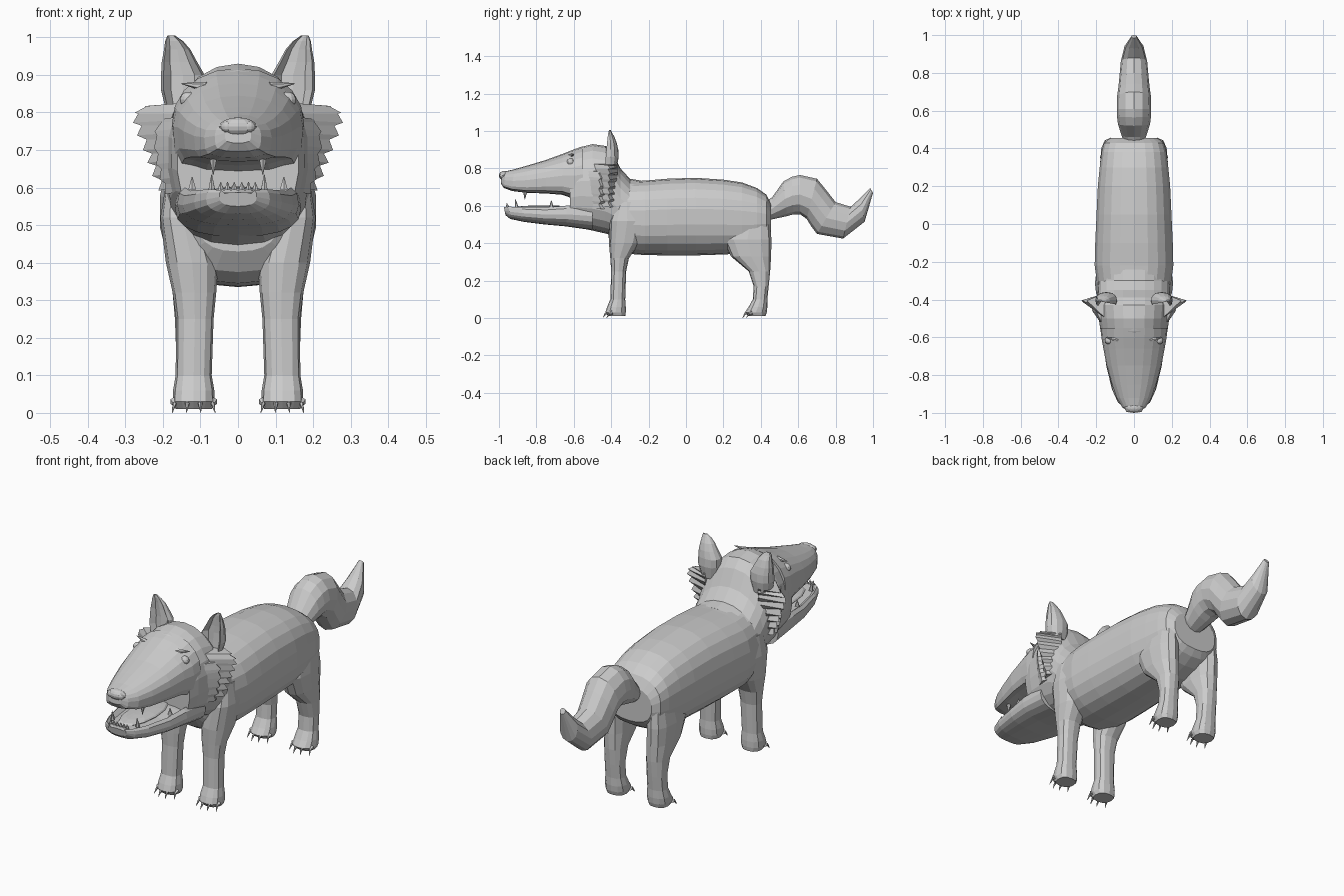
import bpy, bmesh
from math import sin, cos, pi, copysign
from mathutils import Vector, Matrix


def finish(bm, name, mirror=False):
    bmesh.ops.recalc_face_normals(bm, faces=bm.faces)
    me = bpy.data.meshes.new(name)
    bm.to_mesh(me)
    bm.free()
    ob = bpy.data.objects.new(name, me)
    bpy.context.collection.objects.link(ob)
    if mirror:
        ob.modifiers.new("mirror", 'MIRROR')
    return ob


def loft(name, secs, n=16, p=0.85, pb=None, dent_a=0.0, dent_b=0.0, mirror=False):
    """Skin rings; each section = (ya, za, yb, zb, half width, centre x).
    p / pb set how boxy the a / b half is; dents hollow out that side."""
    bm = bmesh.new()
    rings = []
    for s in secs:
        a, b = Vector((0, s[0], s[1])), Vector((0, s[2], s[3]))
        w, x = s[4], s[5] if len(s) > 5 else 0
        ring = []
        for i in range(n):
            c, q = cos(2 * pi * i / n), sin(2 * pi * i / n)
            e = p if c > 0 or pb is None else pb
            t = copysign(abs(c) ** e, c) if abs(c) > 1e-6 else 0
            u = copysign(abs(q) ** e, q) if abs(q) > 1e-6 else 0
            if abs(q) < 0.6:
                t += -2 * dent_a if c > 0 else 2 * dent_b
            v = (a + b) / 2 + (a - b) / 2 * t
            v.x = x + w * u
            ring.append(bm.verts.new(v))
        rings.append(ring)
    for r, s in zip(rings, rings[1:]):
        for i in range(n):
            j = (i + 1) % n
            bm.faces.new((r[i], r[j], s[j], s[i]))
    bm.faces.new(rings[0])
    bm.faces.new(rings[-1])
    return finish(bm, name, mirror)


def upright(rows):
    """(y, top, bottom, width) -> loft sections standing across y."""
    return [(y, t, y, b, w) for y, t, b, w in rows]


def flat(rows):
    """(z, front y, back y, width, x) -> loft sections lying level."""
    return [(f, z, b, z, w, x) for z, f, b, w, x in rows]


def ball(name, loc, size, mirror=False):
    bm = bmesh.new()
    bmesh.ops.create_uvsphere(bm, u_segments=12, v_segments=8, radius=1)
    bm.transform(Matrix.Translation(loc) @ Matrix.Diagonal((*size, 1)))
    return finish(bm, name, mirror)


def spikes(name, items, mirror=True):
    """Cones given as (base, tip, radius)."""
    bm = bmesh.new()
    for base, tip, r in items:
        base, tip = Vector(base), Vector(tip)
        d = tip - base
        m = Matrix.Translation((base + tip) / 2) @ d.to_track_quat('Z', 'Y').to_matrix().to_4x4()
        bmesh.ops.create_cone(bm, cap_ends=True, segments=6, radius1=r, radius2=r * 0.1,
                              depth=d.length, matrix=m)
    return finish(bm, name, mirror)


# Torso
loft("body", upright([
    (-.415, .60, .43, .11), (-.38, .70, .375, .17), (-.33, .73, .345, .195), (-.22, .735, .337, .21),
    (-.1, .745, .335, .207), (.05, .75, .335, .2), (.2, .74, .34, .193), (.3, .725, .345, .183),
    (.38, .695, .37, .173), (.43, .66, .4, .16), (.455, .61, .43, .125)]), n=22, p=.82)

# Legs, feet and claws
loft("front_leg", flat([
    (.01, -.415, -.325, .048, .118), (.03, -.432, -.322, .056, .118), (.06, -.422, -.322, .055, .118),
    (.1, -.405, -.325, .048, .118), (.25, -.4, -.32, .05, .115), (.32, -.405, -.305, .058, .116),
    (.4, -.412, -.25, .07, .122), (.52, -.408, -.22, .06, .147), (.62, -.37, -.26, .03, .16)]),
    n=12, p=.8, mirror=True)
loft("back_leg", flat([
    (.01, .335, .425, .048, .118), (.03, .315, .432, .056, .118), (.06, .335, .435, .055, .118),
    (.1, .357, .435, .048, .118), (.17, .362, .442, .047, .118), (.25, .335, .45, .05, .118),
    (.33, .24, .455, .055, .12), (.42, .2, .457, .056, .123), (.52, .24, .448, .045, .12),
    (.6, .31, .42, .025, .11)]), n=12, p=.8, mirror=True)
claws = []
for y in (-.425, .322):
    for k in range(4):
        x = .118 + (k - 1.5) * .034
        y0 = y + (.02 if k in (0, 3) else 0)
        claws.append(((x, y0 + .012, .03), (x, y0 - .01, .022), .013))
        claws.append(((x, y0 - .004, .026), (x + (k - 1.5) * .004, y0 - .02, 0), .006))
spikes("claws", claws)

# Tail, an S-curve ending in a point
loft("tail", [
    (.42, .62, .43, .52, .05), (.46, .645, .47, .53, .065), (.52, .73, .54, .545, .085),
    (.565, .755, .575, .555, .09), (.61, .765, .61, .555, .091), (.70, .745, .645, .53, .09),
    (.745, .69, .67, .49, .085), (.80, .62, .70, .45, .08), (.88, .595, .84, .425, .07),
    (.93, .64, .955, .515, .05), (.985, .695, 1.0, .67, .015)], n=12, p=1)

# Skull and neck
loft("skull_and_neck", upright([
    (-.62, .88, .49, .163), (-.57, .913, .482, .178), (-.5, .93, .468, .188), (-.43, .92, .452, .195),
    (-.39, .88, .44, .193), (-.35, .80, .42, .19), (-.30, .745, .40, .19), (-.24, .735, .38, .19)]),
    n=22, p=.95, pb=.8)

# Muzzle with a shallow palate
loft("muzzle", [
    (-.985, .775, -.99, .715, .035), (-.965, .785, -.975, .69, .062), (-.92, .795, -.93, .672, .09),
    (-.85, .815, -.85, .66, .117), (-.75, .845, -.75, .655, .145), (-.66, .878, -.66, .645, .162),
    (-.60, .902, -.60, .62, .173), (-.55, .918, -.55, .62, .176)], n=20, p=.95, pb=.6, dent_b=.06)
ball("nose", (0, -.972, .762), (.05, .028, .025))
ball("nostril", (.028, -.985, .762), (.017, .012, .015), True)

# Lower jaw, tongue and teeth
loft("lower_jaw", [
    (-.975, .60, -.965, .55, .05), (-.95, .607, -.94, .53, .085), (-.88, .607, -.87, .515, .117),
    (-.75, .607, -.75, .50, .147), (-.64, .62, -.64, .49, .162), (-.5, .62, -.5, .47, .168)],
    n=20, p=.65, pb=.8, dent_a=.25)
ball("tongue", (0, -.76, .587), (.075, .17, .016))
teeth = [((.066, -.86, .675), (.066, -.862, .634), .011), ((.07, -.905, .59), (.07, -.912, .635), .011),
         ((.122, -.72, .595), (.122, -.72, .628), .012)]
for k in range(3):
    teeth.append(((.01 + k * .018, -.955, .595), (.01 + k * .018, -.958, .615), .009))
spikes("teeth", teeth)

# Eyes and brows
ball("eye", (.132, -.617, .834), (.023, .02, .021), True)
spikes("brow", [((.085, -.615, .868), (.15, -.60, .877), .014)])

# Cupped ears
loft("ear", flat([
    (.80, -.45, -.37, .045, .145), (.86, -.45, -.36, .058, .147), (.90, -.445, -.362, .058, .147),
    (.935, -.438, -.37, .047, .156), (.968, -.43, -.382, .035, .162), (.99, -.422, -.395, .024, .17),
    (1.005, -.415, -.402, .01, .178)]), n=12, p=.9, dent_a=.45, mirror=True)


# Jagged cheek fur: a wedge whose outer edge zigzags
def ruff(name, env, y_front, y_tip, y_back, notch, steps):
    bm = bmesh.new()
    rows = []
    for i in range(steps + 1):
        f = i / steps * (len(env) - 1)
        k = min(int(f), len(env) - 2)
        f -= k
        x = env[k][0] * (1 - f) + env[k + 1][0] * f
        z = env[k][1] * (1 - f) + env[k + 1][1] * f
        outer = (x - notch, y_tip - .012, z) if i % 2 else (x, y_tip, z - .008)
        rows.append([bm.verts.new(v) for v in ((.15, y_front, z), outer, (.15, y_back, z))])
    for r, s in zip(rows, rows[1:]):
        for j in range(3):
            m = (j + 1) % 3
            bm.faces.new((r[j], r[m], s[m], s[j]))
    bm.faces.new(rows[0])
    bm.faces.new(rows[-1])
    finish(bm, name, True)


ruff("cheek_fur_back", [(.25, .825), (.285, .80), (.272, .755), (.25, .70), (.235, .655), (.212, .60)],
     -.50, -.405, -.365, .018, 14)
ruff("cheek_fur_front", [(.205, .79), (.226, .75), (.222, .69), (.212, .64), (.195, .59)],
     -.56, -.455, -.38, .009, 10)
